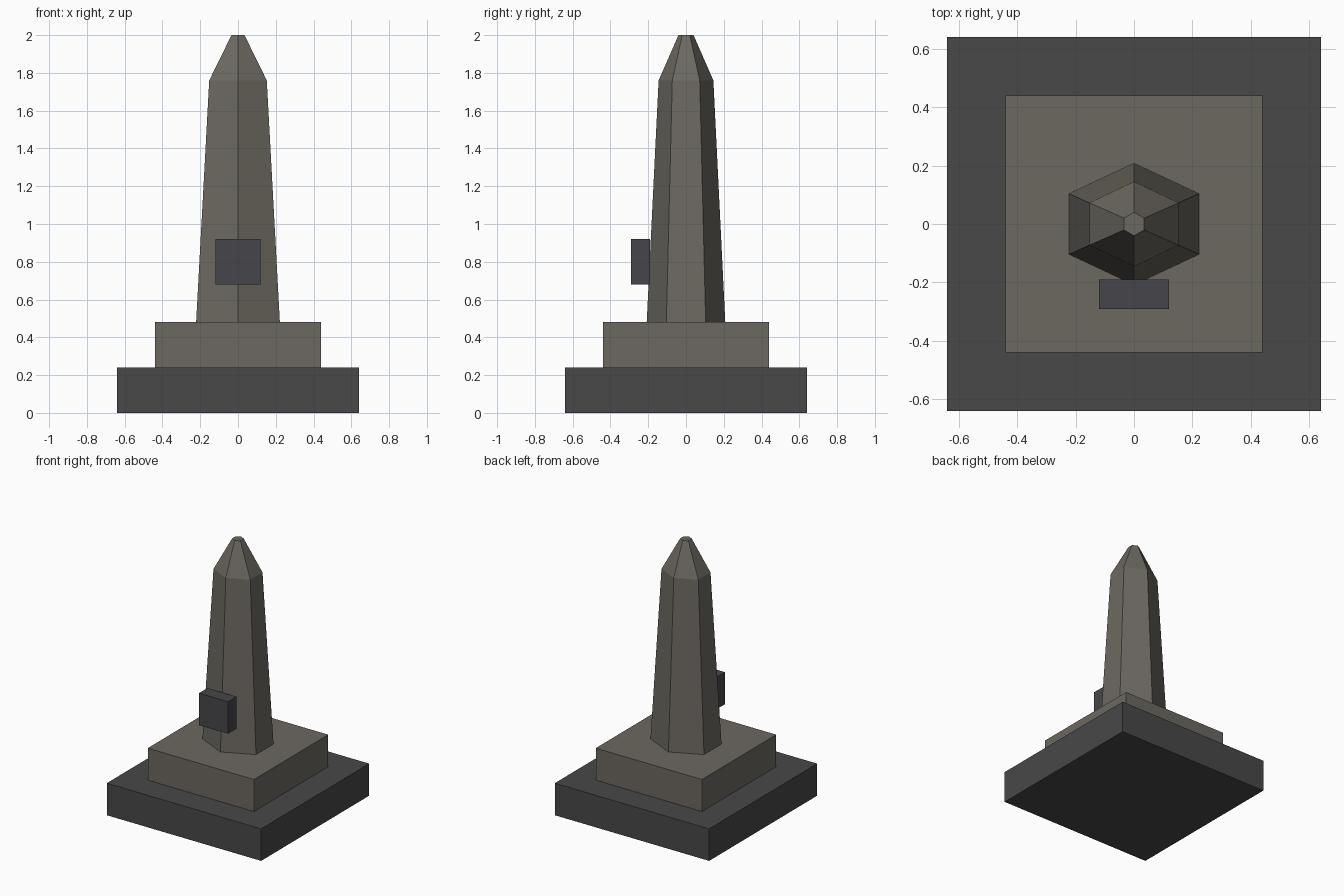
import bpy, math

if "Cube" in bpy.data.objects:
    bpy.data.objects.remove(bpy.data.objects["Cube"])


def material(name, rgb):
    m = bpy.data.materials.new(name)
    m.diffuse_color = (*rgb, 1)
    m.use_nodes = True
    m.node_tree.nodes["Principled BSDF"].inputs["Base Color"].default_value = m.diffuse_color
    return m


dark = material("dark stone", (0.065, 0.065, 0.065))
slate = material("slate plaque", (0.062, 0.062, 0.070))
stone = material("weathered stone", (0.150, 0.140, 0.118))


def block(name, size, center, mat):
    bpy.ops.mesh.primitive_cube_add(size=1, location=center)
    ob = bpy.context.object
    ob.name = name
    ob.scale = size
    bpy.ops.object.transform_apply(location=False, rotation=False, scale=True)
    ob.data.materials.append(mat)


def hex_column(name, sections, mat):
    """Stack six-sided rings given as (x radius, y radius, z) and cap both ends."""
    verts = []
    for rx, ry, z in sections:
        for i in range(6):
            a = math.radians(30 + 60 * i)
            verts.append((rx * math.cos(a), ry * math.sin(a), z))
    faces = [tuple(range(5, -1, -1))]
    for k in range(len(sections) - 1):
        for i in range(6):
            a, b, j = 6 * k, 6 * k + 6, (i + 1) % 6
            faces.append((a + i, a + j, b + j, b + i))
    faces.append(tuple(range(len(verts) - 6, len(verts))))
    me = bpy.data.meshes.new(name)
    me.from_pydata(verts, [], faces)
    me.materials.append(mat)
    ob = bpy.data.objects.new(name, me)
    bpy.context.collection.objects.link(ob)


# Stepped pedestal
block("base_slab", (1.28, 1.28, 0.24), (0, 0, 0.12), dark)
block("plinth", (0.88, 0.88, 0.24), (0, 0, 0.36), stone)

# Tapered shaft with pointed cap
hex_column("obelisk_shaft", [(0.256, 0.208, 0.48), (0.176, 0.145, 1.76),
                             (0.04, 0.04, 2.0)], stone)

# Plaque on the front edge of the shaft
block("front_plaque", (0.24, 0.10, 0.24), (0, -0.24, 0.80), slate)
